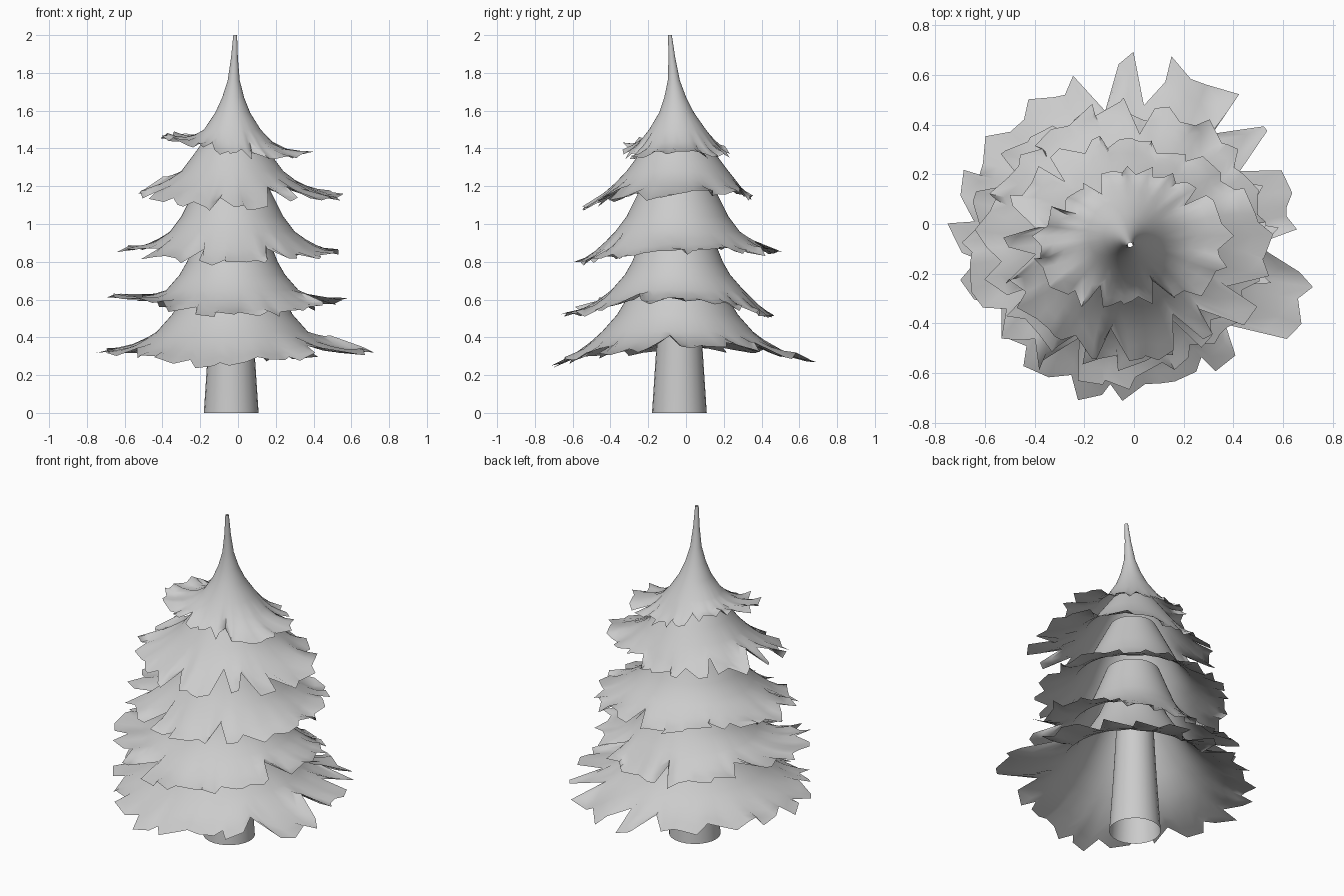
import bpy, bmesh, math, random

if "Cube" in bpy.data.objects:
    bpy.data.objects.remove(bpy.data.objects["Cube"])

random.seed(11)
CX, CY = -0.03, -0.045
RAYS = 60


def lerp_table(table, x):
    # piecewise linear lookup in (x, y) pairs
    for (x0, y0), (x1, y1) in zip(table, table[1:]):
        if x <= x1:
            return y0 + (y1 - y0) * (x - x0) / (x1 - x0)
    return table[-1][1]


def reach(radii, a):
    # cyclic lookup of the rim radius, one value every 30 degrees
    f = (a / (2 * math.pi) * 12) % 12
    i = int(f)
    return radii[i] + (radii[(i + 1) % 12] - radii[i]) * (f - i)


def finish(bm, name, angle):
    me = bpy.data.meshes.new(name)
    bm.to_mesh(me)
    bm.free()
    ob = bpy.data.objects.new(name, me)
    bpy.context.collection.objects.link(ob)
    bpy.ops.object.select_all(action='DESELECT')
    ob.select_set(True)
    bpy.context.view_layer.objects.active = ob
    bpy.ops.object.shade_smooth_by_angle(angle=math.radians(angle))
    return ob


def skirt(name, profile, radii, tilt, lean=(0, 0)):
    # flared open cone with a ragged, leafy rim; profile holds (radius, z),
    # tilt holds rim lift towards +x, towards +y, and both x sides versus y sides
    bm = bmesh.new()
    z0, z_end = profile[0][1], profile[-1][1]
    inner = [p[0] for p in profile[:-3]]
    base = inner[-1]
    cols = []
    for k in range(RAYS):
        a = 2 * math.pi * k / RAYS
        jag = (random.uniform(-0.06, 0.01), random.uniform(-0.02, 0.06),
               random.choice((0.02, 0.04, 0.07, 0.1, 0.25)))[k % 3]
        rim = reach(radii, a) * (1 - jag)
        twist = random.uniform(-0.07, 0.07)
        lift = random.uniform(-0.025, 0.02)
        rs = inner + [base + (rim - base) * t for t in (0.25, 0.5, 0.75, 1)]
        col = []
        for j, r in enumerate(rs):
            w = max(0, (j - len(inner) + 1) / 4)
            ang = a + twist * w * w
            z = lerp_table(profile, r) + lift * w * w
            z += w * (tilt[0] * math.cos(a) + tilt[1] * math.sin(a) + tilt[2] * math.cos(2 * a))
            s = max(0, 1 - (z0 - z) / (z0 - z_end) * 1.3)
            col.append(bm.verts.new((CX + lean[0] * s + r * math.cos(ang),
                                     CY + lean[1] * s + r * math.sin(ang), z)))
        cols.append(col)
    for k in range(RAYS):
        c, d = cols[k], cols[(k + 1) % RAYS]
        for j in range(len(c) - 1):
            bm.faces.new((c[j], c[j + 1], d[j + 1], d[j]))
    return finish(bm, name, 60)


# trunk: tapered open tube running up inside the lowest foliage
bm = bmesh.new()
rings = []
for r, z in ((0.145, 0), (0.122, 0.35), (0.1, 0.75)):
    rings.append([bm.verts.new((-0.036 + r * math.cos(math.tau * i / 24),
                                -0.035 + r * math.sin(math.tau * i / 24), z))
                  for i in range(24)])
for lo, hi in zip(rings, rings[1:]):
    for i in range(24):
        n = (i + 1) % 24
        bm.faces.new((lo[i], lo[n], hi[n], hi[i]))
finish(bm, "trunk", 40)

# foliage tiers, top to bottom
skirt("foliage_top",
      [(0.01, 2.0), (0.018, 1.88), (0.032, 1.76), (0.058, 1.67), (0.092, 1.59),
       (0.15, 1.5), (0.22, 1.43), (0.3, 1.4), (0.42, 1.39)],
      [.42, .34, .29, .27, .26, .28, .36, .38, .31, .28, .28, .39],
      (-0.05, 0.0, 0.03), lean=(0.015, -0.04))
skirt("foliage_upper",
      [(0.07, 1.54), (0.11, 1.5), (0.16, 1.43), (0.21, 1.36), (0.27, 1.28),
       (0.36, 1.2), (0.5, 1.13), (0.62, 1.11)],
      [.58, .47, .39, .39, .41, .46, .50, .50, .50, .51, .49, .60],
      (0.0, 0.0, 0.04))
skirt("foliage_middle",
      [(0.13, 1.32), (0.18, 1.22), (0.23, 1.12), (0.27, 1.04), (0.33, .96),
       (.42, .89), (.5, .85), (.62, .83)],
      [.56, .55, .54, .55, .51, .53, .58, .56, .53, .52, .51, .55],
      (-0.01, 0.035, 0.025))
skirt("foliage_lower",
      [(0.15, 1.03), (0.2, .9), (.24, .8), (.28, .73), (.35, .65), (.45, .59),
       (.55, .565), (.68, .555)],
      [.59, .53, .49, .49, .51, .61, .67, .63, .61, .60, .53, .58],
      (-0.02, -0.01, 0.055))
skirt("foliage_bottom",
      [(0.15, .84), (0.2, .72), (.26, .62), (.32, .52), (.4, .43), (.5, .36),
       (.65, .31), (.82, .295)],
      [.67, .70, .71, .70, .64, .66, .69, .65, .68, .64, .60, .79],
      (0.01, 0.015, 0.035))
